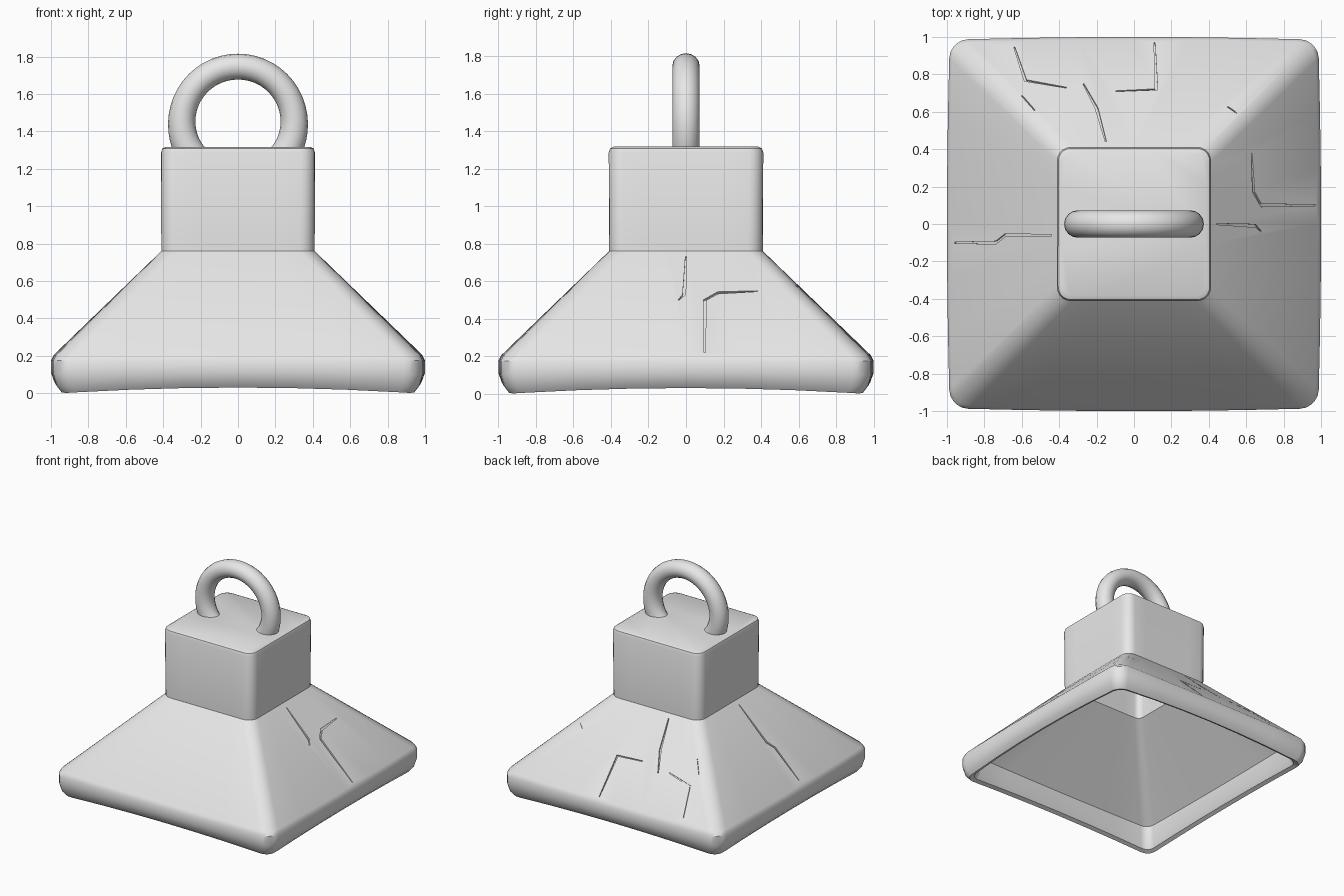
import bpy
import bmesh
import math
from mathutils import Matrix, Vector

cube = bpy.data.objects.get("Cube")
if cube:
    bpy.data.objects.remove(cube, do_unlink=True)

GREY = (0.8, 0.8, 0.8, 1)
mat = bpy.data.materials.new("plain grey")
mat.use_nodes = True
mat.diffuse_color = GREY
mat.node_tree.nodes["Principled BSDF"].inputs["Base Color"].default_value = GREY


def loft(bm, rings):
    """Skin a closed solid through a list of point rings."""
    loops = [[bm.verts.new(p) for p in ring] for ring in rings]
    n = len(loops[0])
    for a, b in zip(loops, loops[1:]):
        for i in range(n):
            j = (i + 1) % n
            bm.faces.new((a[i], a[j], b[j], b[i]))
    bm.faces.new(loops[0])
    bm.faces.new(loops[-1])


def finish(name, bm):
    bmesh.ops.recalc_face_normals(bm, faces=bm.faces[:])
    mesh = bpy.data.meshes.new(name)
    bm.to_mesh(mesh)
    bm.free()
    mesh.materials.append(mat)
    obj = bpy.data.objects.new(name, mesh)
    bpy.context.collection.objects.link(obj)
    return obj


def activate(obj):
    bpy.ops.object.select_all(action='DESELECT')
    obj.select_set(True)
    bpy.context.view_layer.objects.active = obj


def smooth(obj, degrees):
    activate(obj)
    bpy.ops.object.shade_smooth_by_angle(angle=math.radians(degrees))


def square_ring(s, r, z, bow=0.0, lift=0.0):
    """Rounded square whose sides bow out and arch up towards the middle."""
    pts = []
    for q in range(4):
        turn = Matrix.Rotation(q * math.pi / 2, 3, 'Z')
        flat = s - r
        corner = [(flat + r * math.cos(k * math.pi / 10),
                   flat + r * math.sin(k * math.pi / 10)) for k in range(6)]
        side = [(flat * (1 - k / 3), s) for k in range(1, 6)]
        for x, y in corner + side:
            c = min(abs(x), abs(y)) / s
            p = Vector((x * (1 - bow * (y / s) ** 2),
                        y * (1 - bow * (x / s) ** 2),
                        z + lift * (1 - c * c)))
            pts.append(turn @ p)
    return pts


# Hollow flared body with its square neck: inside first, then round the rim
profile = [
    (0.33, 0.05, 1.14), (0.33, 0.05, 0.74),
    (0.89, 0.07, 0.20, 0.01), (0.905, 0.07, 0.06, 0.01, 0.03),
    (0.925, 0.07, 0.015, 0.015, 0.03), (0.955, 0.08, 0.0, 0.015, 0.03),
    (0.982, 0.09, 0.035, 0.015, 0.025), (1.0, 0.10, 0.10, 0.015, 0.01),
    (1.0, 0.10, 0.175, 0.015), (0.985, 0.10, 0.205, 0.015),
    (0.41, 0.08, 0.76), (0.412, 0.075, 1.285),
    (0.405, 0.07, 1.307), (0.385, 0.06, 1.317),
]
bm = bmesh.new()
loft(bm, [square_ring(*row) for row in profile])
body = finish("flared_body", bm)

# Shallow cracks: (turn in degrees, path of (sideways, outwards) points)
cracks = [
    (0, [(-0.64, 0.95), (-0.58, 0.77), (-0.36, 0.73)]),
    (0, [(0.11, 0.97), (0.12, 0.72), (-0.1, 0.71)]),
    (0, [(-0.27, 0.75), (-0.2, 0.62), (-0.15, 0.44)]),
    (0, [(-0.6, 0.69), (-0.53, 0.61)]),
    (0, [(0.5, 0.63), (0.56, 0.59)]),
    (-90, [(-0.1, 0.97), (-0.1, 0.68), (-0.17, 0.64), (-0.38, 0.63)]),
    (-90, [(0.0, 0.44), (0.01, 0.65), (0.04, 0.68)]),
    (90, [(-0.06, 0.44), (-0.06, 0.69), (-0.1, 0.74), (-0.1, 0.96)]),
]
normal = Vector((0, 0.55, 0.575)).normalized()
bm = bmesh.new()
for turn, path in cracks:
    rot = Matrix.Rotation(math.radians(turn), 3, 'Z')
    pts = [Vector((a, d, 0.76 - (d - 0.41) * 0.965)) for a, d in path]
    rings = []
    last = len(pts) - 1
    for i, p in enumerate(pts):
        along = (pts[min(i + 1, last)] - pts[max(i - 1, 0)]).normalized()
        side = along.cross(normal) * (0.003 if i in (0, last) else 0.008)
        rings.append([rot @ (p + side * u + normal * v) for u, v in
                      ((-1, 0.05), (1, 0.05), (1, -0.012), (-1, -0.012))])
    loft(bm, rings)
cutter = finish("crack_cutter", bm)
cutter.hide_render = True

activate(body)
mod = body.modifiers.new("cracks", 'BOOLEAN')
mod.operation = 'DIFFERENCE'
mod.solver = 'EXACT'
mod.object = cutter
bpy.ops.object.modifier_apply(modifier=mod.name)
bpy.data.objects.remove(cutter, do_unlink=True)
smooth(body, 32)

# Hanging loop: a round bar bent into an arc, thicker towards its feet
rings = []
STEPS = 36
for i in range(STEPS + 1):
    t = i / STEPS
    a = math.radians(-45 + 270 * t)
    thick = 0.069 + 0.014 * abs(2 * t - 1) ** 3
    ring = []
    for k in range(16):
        b = k * math.tau / 16
        r = 0.301 + thick * math.cos(b)
        ring.append((r * math.cos(a), 0.073 * math.sin(b),
                     1.445 + r * math.sin(a)))
    rings.append(ring)
bm = bmesh.new()
loft(bm, rings)
smooth(finish("hanging_loop", bm), 40)
